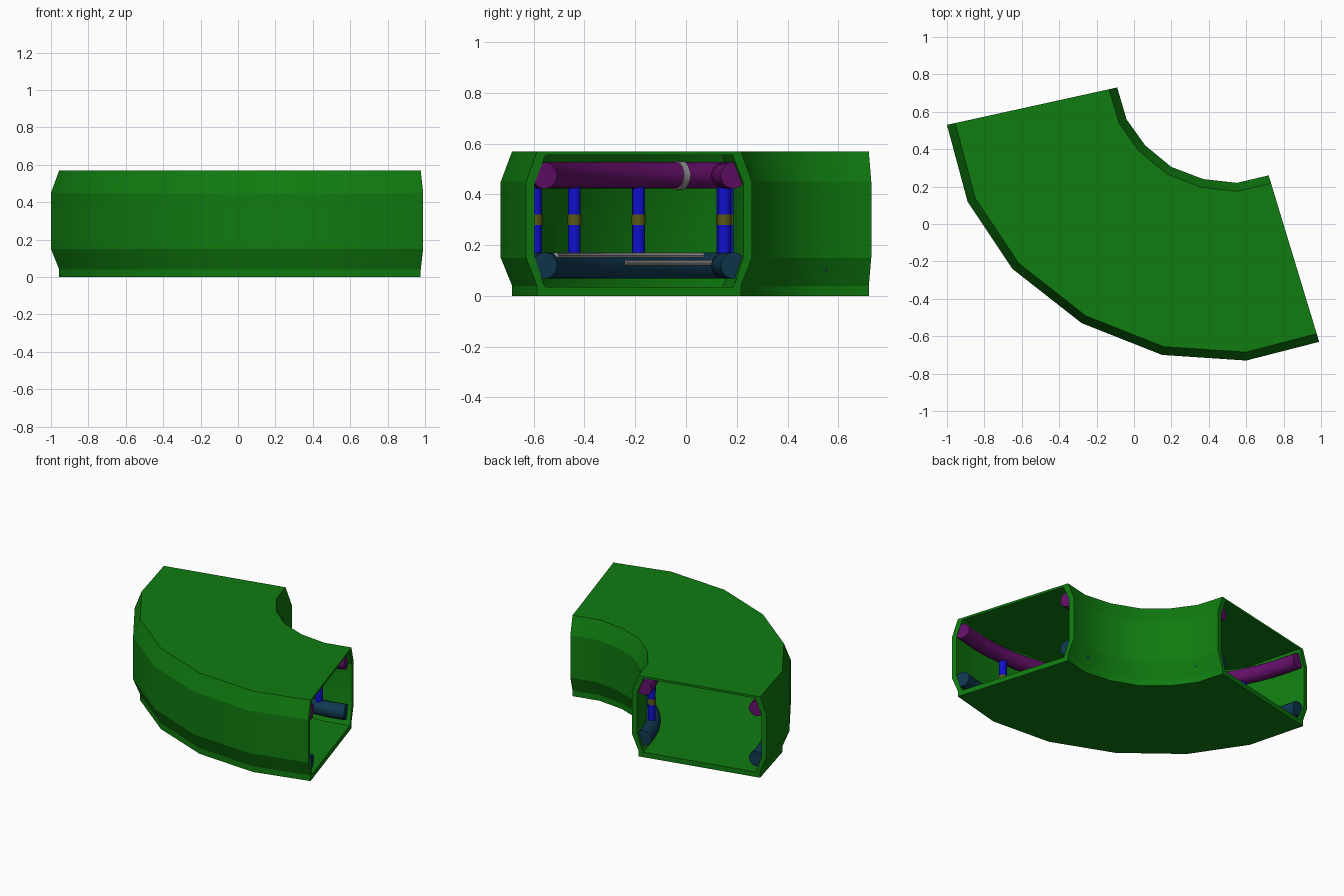
import bpy, bmesh, math
from mathutils import Vector

if "Cube" in bpy.data.objects:
    bpy.data.objects.remove(bpy.data.objects["Cube"], do_unlink=True)


def material(name, rgb):
    m = bpy.data.materials.new(name)
    m.use_nodes = True
    m.diffuse_color = (*rgb, 1)
    m.node_tree.nodes["Principled BSDF"].inputs["Base Color"].default_value = (*rgb, 1)
    return m


GREEN = material("green shell", (0.005, 0.2, 0.005))
PURPLE = material("purple pipe", (0.127, 0.005, 0.141))
TEAL = material("dark teal pipe", (0.005, 0.04, 0.08))
BLUE = material("blue post", (0.005, 0.005, 0.62))
OLIVE = material("olive band", (0.1, 0.1, 0.007))
GREY = material("grey metal", (0.3, 0.3, 0.3))


def loft(name, rings, mat, closed=False, angle=40):
    """Skin a list of equal point rings; closed joins last to first, otherwise cap the ends."""
    bm = bmesh.new()
    loops = [[bm.verts.new(p) for p in ring] for ring in rings]
    n = len(loops[0])
    pairs = list(zip(loops, loops[1:]))
    if closed:
        pairs.append((loops[-1], loops[0]))
    for a, b in pairs:
        for i in range(n):
            j = (i + 1) % n
            bm.faces.new((a[i], a[j], b[j], b[i]))
    if not closed:
        bm.faces.new(loops[0])
        bm.faces.new(loops[-1])
    bmesh.ops.recalc_face_normals(bm, faces=bm.faces)
    mesh = bpy.data.meshes.new(name)
    bm.to_mesh(mesh)
    bm.free()
    mesh.materials.append(mat)
    ob = bpy.data.objects.new(name, mesh)
    bpy.context.collection.objects.link(ob)
    bpy.ops.object.select_all(action="DESELECT")
    ob.select_set(True)
    bpy.context.view_layer.objects.active = ob
    bpy.ops.object.shade_smooth_by_angle(angle=math.radians(angle))
    return ob


# Curved corridor shell: bend edges, and half cross-sections as (inset, height)
outer_edge = [(-1, .53), (-.89, .12), (-.65, -.24), (-.28, -.53), (.15, -.70), (.6, -.73), (.99, -.63)]
inner_edge = [(-.09, .73), (-.04, .56), (.06, .42), (.2, .305), (.37, .24), (.55, .22), (.72, .26)]
skin = [(.045, 0), (.045, .04), (0, .15), (0, .45), (.045, .57)]
lining = [(.08, .035), (.07, .05), (.035, .155), (.035, .445), (.08, .555)]


def section(o, i, half):
    o, i = Vector((*o, 0)), Vector((*i, 0))
    d = (i - o).normalized()
    up = Vector((0, 0, 1))
    return [o + d * s + up * z for s, z in half] + [i - d * s + up * z for s, z in reversed(half)]


edges = list(zip(outer_edge, inner_edge))
rings = [section(o, i, skin) for o, i in edges]
rings += [section(o, i, lining) for o, i in reversed(edges)]
loft("corridor_shell", rings, GREEN, closed=True, angle=20)

# Everything inside follows arcs about the bend centre
CENTRE = Vector((.5, .816, 0))
START, END = 191.3, 288.7


def on_arc(radius, deg, z):
    a = math.radians(deg)
    return CENTRE + Vector((radius * math.cos(a), radius * math.sin(a), z))


def arc_pipe(name, radius, z, thick, mat, a0=START, a1=END, steps=24, sides=20):
    rings = []
    for k in range(steps + 1):
        deg = a0 + (a1 - a0) * k / steps
        turns = [2 * math.pi * s / sides for s in range(sides)]
        rings.append([on_arc(radius + thick * math.cos(t), deg, z + thick * math.sin(t)) for t in turns])
    return loft(name, rings, mat)


def post(name, centre, z0, z1, thick, mat, sides=16):
    turns = [2 * math.pi * s / sides for s in range(sides)]
    rings = [[centre + Vector((thick * math.cos(t), thick * math.sin(t), z)) for t in turns] for z in (z0, z1)]
    return loft(name, rings, mat)


HIGH, LOW = .475, .12
for side, radius in (("outer", 1.45), ("inner", .665)):
    # Long pipes
    arc_pipe(side + "_upper_pipe", radius, HIGH, .052, PURPLE)
    arc_pipe(side + "_lower_pipe", radius, LOW, .052, TEAL)
    # Posts with bands at each bend of the shell
    for k in range(1, 6):
        spot = on_arc(radius, START + (END - START) * k / 6, 0)
        post(f"{side}_post_{k}", spot, LOW, HIGH, .025, BLUE)
        post(f"{side}_post_band_{k}", spot, .28, .32, .028, OLIVE)

# Clamp on the outer upper pipe and thin rods along the lower one
arc_pipe("pipe_clamp", 1.45, HIGH, .057, GREY, 215, 216.2, steps=1)
arc_pipe("rod_far", 1.40, .13, .011, GREY, 210.5, 229, steps=6, sides=8)
arc_pipe("rod_near", 1.415, .16, .012, GREY, 212, 250, steps=10, sides=8)
